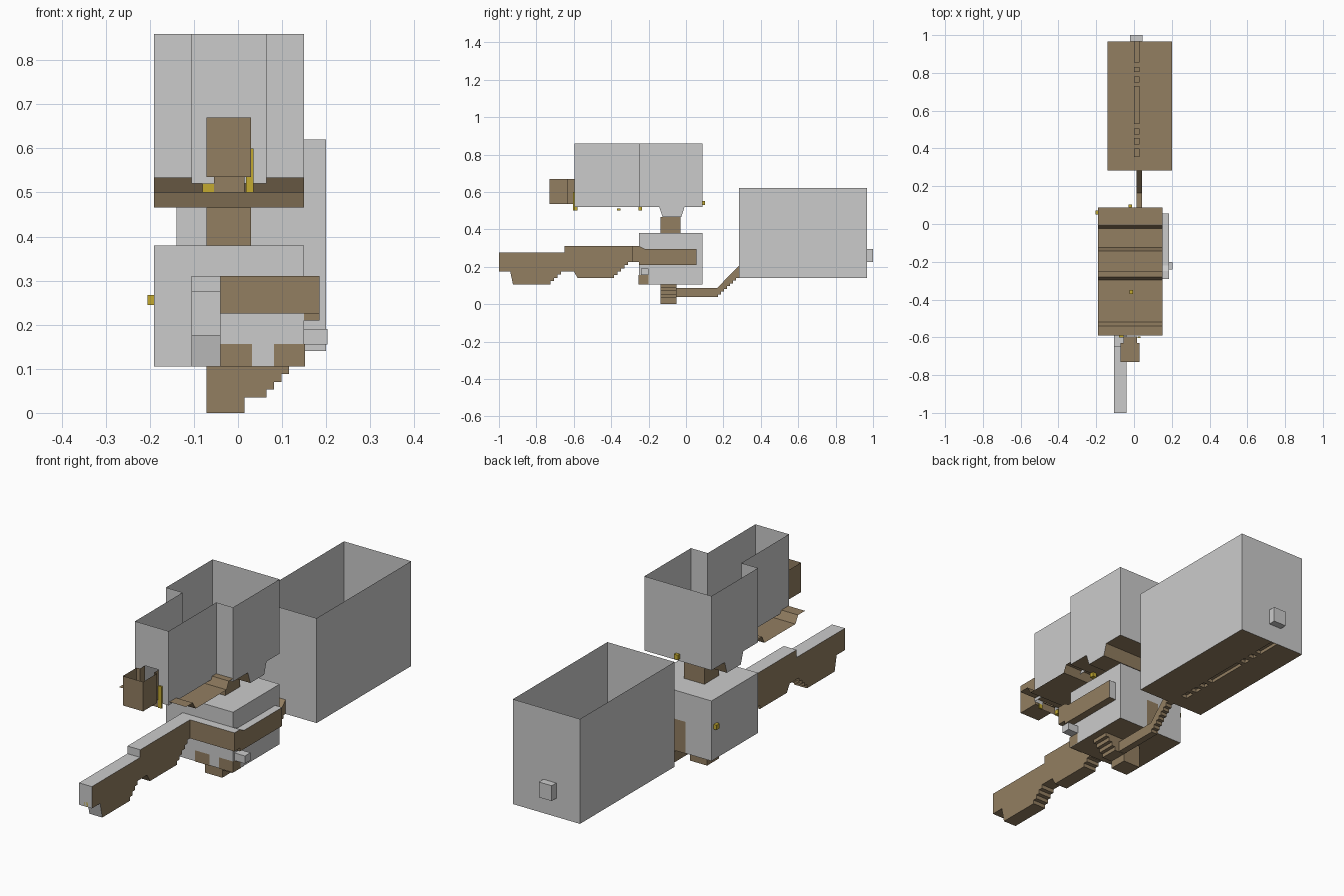
import bpy, bmesh

if "Cube" in bpy.data.objects:
    bpy.data.objects.remove(bpy.data.objects["Cube"])


def material(name, rgb):
    m = bpy.data.materials.new(name)
    m.diffuse_color = (*rgb, 1)
    m.use_nodes = True
    m.node_tree.nodes["Principled BSDF"].inputs["Base Color"].default_value = m.diffuse_color
    return m


GREY = None
BROWN = material("brown", (0.29, 0.21, 0.12))
YELLOW = material("yellow", (0.55, 0.40, 0.03))


def finish(name, bm, mats):
    bmesh.ops.remove_doubles(bm, verts=bm.verts, dist=1e-5)
    bmesh.ops.recalc_face_normals(bm, faces=bm.faces)
    me = bpy.data.meshes.new(name)
    bm.to_mesh(me)
    bm.free()
    for m in mats:
        me.materials.append(m)
    ob = bpy.data.objects.new(name, me)
    bpy.context.collection.objects.link(ob)
    return ob


def box(name, x, y, z, sides="LRFBTD", mat=GREY, brown=""):
    """Thin-walled box; sides picks the walls that exist, brown the brown ones."""
    bm = bmesh.new()
    v = [bm.verts.new((a, b, c)) for a in x for b in y for c in z]
    quads = dict(L=(0, 1, 3, 2), R=(4, 6, 7, 5), F=(0, 4, 5, 1),
                 B=(2, 3, 7, 6), T=(1, 5, 7, 3), D=(0, 2, 6, 4))
    for s in sides:
        bm.faces.new([v[i] for i in quads[s]]).material_index = int(s in brown)
    bmesh.ops.delete(bm, geom=[w for w in bm.verts if not w.link_faces], context="VERTS")
    return finish(name, bm, [mat, BROWN] if brown else ([mat] if mat else []))


def extrude(name, pts, axis, lo, hi, caps=True, closed=True, grey=(), cap_grey=False):
    """Profile (along, z) swept across x or y; grey lists edges left uncoloured."""
    bm = bmesh.new()
    put = (lambda p, t: (t, p[0], p[1])) if axis == "x" else (lambda p, t: (p[0], t, p[1]))
    a = [bm.verts.new(put(p, lo)) for p in pts]
    b = [bm.verts.new(put(p, hi)) for p in pts]
    n = len(pts)
    for i in range(n if closed else n - 1):
        j = (i + 1) % n
        bm.faces.new((a[i], a[j], b[j], b[i])).material_index = int(i not in grey)
    if caps:
        for ring in (a, b):
            bm.faces.new(ring).material_index = int(not cap_grey)
    return finish(name, bm, [GREY, BROWN])


def stairs(y0, z0, y1, z1, n):
    """Step points going from one landing to another."""
    out = []
    for i in range(n):
        y, z = y0 + (y1 - y0) * i / n, z0 + (z1 - z0) * (i + 1) / n
        out += [(y, z), (y0 + (y1 - y0) * (i + 1) / n, z)]
    return out


# Large rear hall: open top, with a row of raised pads over floor openings
box("rear_hall_walls", (-.14, .2), (.283, .967), (.14, .62), "LRFB")
box("rear_hall_floor_left", (-.14, 0), (.283, .967), (.14, .15), "D", BROWN)
box("rear_hall_floor_right", (.03, .2), (.283, .967), (.14, .15), "D", BROWN)
pads = [(.355, .4), (.42, .455), (.475, .505), (.53, .73), (.75, .78), (.805, .83), (.855, .965)]
edge = .283
for y0, y1 in pads:
    box("rear_hall_floor_strip", (0, .03), (edge, y0), (.14, .15), "D", BROWN)
    box("rear_hall_pad", (0, .03), (y0, y1), (.14, .155), "LRFBT", BROWN)
    edge = y1
box("rear_hall_niche", (-.02, .045), (.967, 1.0), (.225, .295), "LRBTD")

# Upper room: open top, the front wall opens to the narrower annex
box("upper_room_walls", (-.19, .15), (-.25, .087), (.52, .86), "LRB")
for x in ((-.19, -.105), (.065, .15)):
    box("upper_room_front_wall", x, (-.25, -.2), (.52, .86), "F")
extrude("upper_room_floor", [(-.25, .52), (-.143, .52), (-.125, .466), (-.025, .466),
        (-.008, .52), (.087, .52)], "x", -.19, .15, caps=False, closed=False)
for x in (-.19, .15):
    bm = bmesh.new()
    bm.faces.new([bm.verts.new((x, y, z)) for y, z in
                  ((-.143, .52), (-.125, .466), (-.025, .466), (-.008, .52))])
    finish("upper_trench_end", bm, [])
box("upper_shaft", (-.072, .03), (-.135, -.03), (.38, .466), "LRFB", BROWN)

# Annex: narrow walls standing on a wide channelled floor
box("annex_walls", (-.105, .065), (-.595, -.25), (.52, .86), "LR")
extrude("annex_floor", [(-.59, .534), (-.54, .534), (-.52, .5), (-.296, .5),
        (-.28, .534), (-.25, .534)], "x", -.19, .15, caps=False, closed=False)
for x, z in (((-.105, -.055), (.52, .86)), ((.015, .065), (.52, .86)), ((-.055, .015), (.67, .86))):
    box("annex_front_wall", x, (-.595, -.5), z, "F")

# Alcove at the front of the annex
box("alcove", (-.072, .03), (-.73, -.63), (.535, .67), "LRFD", BROWN)
box("alcove_neck", (-.055, .015), (-.63, -.595), (.535, .67), "LRD", BROWN)
box("alcove_sill", (-.055, .015), (-.6, -.59), (.5, .535), "F", BROWN)
for x in ((-.072, -.055), (.015, .03)):
    box("alcove_return", x, (-.65, -.63), (.535, .67), "B", BROWN)

# Lower room with brown base panels at the front right corner
box("lower_room", (-.19, .15), (-.25, .087), (.105, .38), brown="D")
for x in ((-.04, 0), (0, .032), (.082, .152)):
    box("base_panel", x, (-.253, -.2), (.105, .156), "F", BROWN)
box("base_side_panel", (.1, .152), (-.253, -.2), (.105, .156), "R", BROWN)
box("side_niche", (.15, .203), (-.24, -.2), (.155, .19))
box("rear_door_panel", (-.06, 0), (.05, .089), (.105, .25), "B", BROWN)

# Front passage with stepped underside
under = [(-1, .275), (-1, .175), (-.94, .175), (-.925, .105), (-.725, .105)]
under += stairs(-.725, .105, -.65, .175, 4)
under += [(-.6, .175), (-.58, .14), (-.385, .14)] + stairs(-.385, .14, -.29, .225, 5)
n = len(under)
extrude("front_passage", under + [(-.25, .225), (-.25, .31), (-.65, .31), (-.65, .275)],
        "x", -.105, -.04, grey=(0, 2, n + 1, n + 2, n + 3))

# Passage wrapping around the lower room
box("wrap_passage_front", (-.04, .185), (-.29, -.25), (.225, .31), "FRTDB", brown="FRDB")
extrude("wrap_passage_side", [(-.25, .31), (-.22, .295), (.055, .295), (.055, .21),
        (-.25, .21)], "x", .15, .185, grey=(0, 1, 2))

# Sunken stair below the lower room
steps = [(-.072, .105), (-.072, 0), (.015, 0), (.015, .035), (.065, .035)]
extrude("sunken_stair", steps + stairs(.065, .035, .116, .088, 3) + [(.116, .105)],
        "y", -.135, -.05)

# Tunnel from the sunken stair up to the rear hall
floor = [(-.05, .085), (-.05, .037), (.17, .037)] + stairs(.17, .037, .283, .14, 7)
extrude("rear_tunnel", floor + [(.283, .205), (.165, .085)], "x", .012, .043)

# Small yellow markers at the doorways
for i, (x, y, z) in enumerate([
        ((-.083, -.06), (-1, -.985), (.175, .196)), ((-.205, -.19), (.05, .072), (.245, .267)),
        ((-.03, -.01), (.087, .102), (.53, .552)), ((-.08, -.055), (-.602, -.58), (.5, .52)),
        ((.018, .035), (-.603, -.595), (.5, .6)), ((.015, .035), (-.255, -.235), (.5, .52)),
        ((-.025, -.005), (-.37, -.35), (.5, .512))]):
    box(f"marker_{i + 1}", x, y, z, mat=YELLOW)
